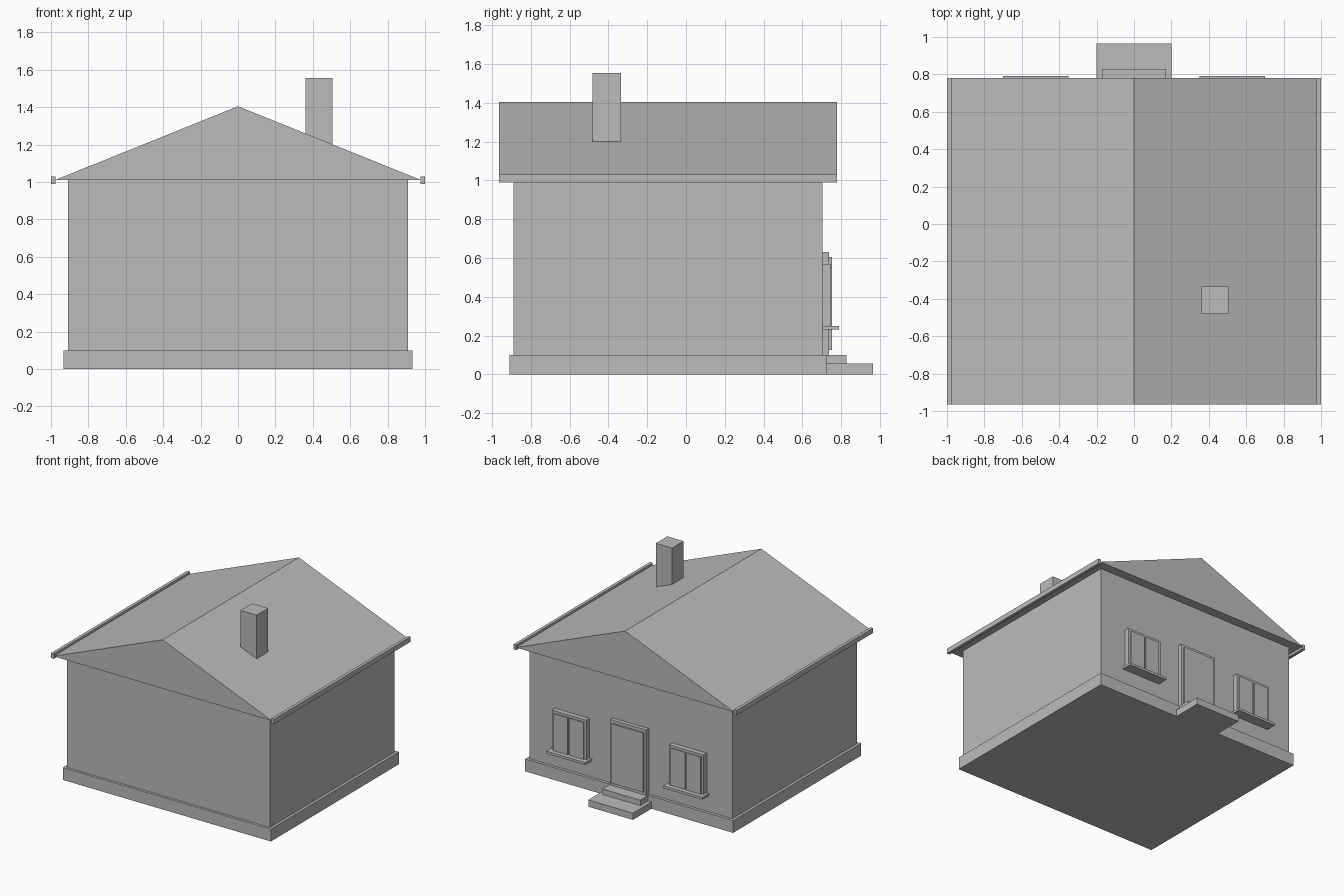
import bpy, bmesh

cube = bpy.data.objects.get("Cube")
if cube:
    bpy.data.objects.remove(cube, do_unlink=True)

# One plain grey for the whole house
grey = bpy.data.materials.new("plain grey")
grey.use_nodes = True
colour = (0.5, 0.5, 0.5, 1)
grey.diffuse_color = colour
grey.node_tree.nodes["Principled BSDF"].inputs["Base Color"].default_value = colour


def finish(name, bm):
    bmesh.ops.recalc_face_normals(bm, faces=bm.faces)
    mesh = bpy.data.meshes.new(name)
    bm.to_mesh(mesh)
    bm.free()
    mesh.materials.append(grey)
    obj = bpy.data.objects.new(name, mesh)
    bpy.context.collection.objects.link(obj)
    return obj


def box(name, xs, ys, zs):
    bm = bmesh.new()
    bmesh.ops.create_cube(bm, size=1)
    for v in bm.verts:
        v.co = [s[0] if c < 0 else s[1] for c, s in zip(v.co, (xs, ys, zs))]
    return finish(name, bm)


def prism(name, profile, y0, y1):
    bm = bmesh.new()
    face = bm.faces.new([bm.verts.new((x, y0, z)) for x, z in profile])
    out = bmesh.ops.extrude_face_region(bm, geom=[face])
    for v in out["geom"]:
        if isinstance(v, bmesh.types.BMVert):
            v.co.y = y1
    return finish(name, bm)


WALL_Y = 0.705  # wall that carries the door
EAVE_Z = 1.01
ROOF_Y = (-0.965, 0.78)

# Main volumes
box("plinth", (-0.932, 0.932), (-0.91, 0.728), (0, 0.1))
box("walls", (-0.91, 0.91), (-0.89, WALL_Y), (0.1, EAVE_Z))
prism("roof", [(-0.98, EAVE_Z), (0.98, EAVE_Z), (0, 1.405)], *ROOF_Y)
box("chimney", (0.36, 0.505), (-0.482, -0.335), (1.15, 1.555))

# Entrance
box("lower_step", (-0.2, 0.2), (0.728, 0.965), (0, 0.055))
box("upper_step", (-0.17, 0.17), (0.728, 0.828), (0.055, 0.1))
box("door_frame", (-0.16, 0.16), (WALL_Y, 0.738), (0.1, 0.63))
box("door_leaf", (-0.14, 0.14), (0.738, 0.752), (0.125, 0.605))

# Gutters and windows on both sides
for side, s in (("left", 1), ("right", -1)):
    def span(a, b):
        return sorted((s * a, s * b))

    box(side + "_gutter", span(0.975, 1), ROOF_Y, (0.99, 1.03))
    box(side + "_window_frame", span(0.37, 0.68), (WALL_Y, 0.745), (0.25, 0.57))
    box(side + "_window_sill", span(0.35, 0.7), (WALL_Y, 0.79), (0.23, 0.25))
    for label, a, b in (("inner", 0.39, 0.517), ("outer", 0.533, 0.66)):
        box(f"{side}_{label}_pane", span(a, b), (0.745, 0.754), (0.25, 0.55))
